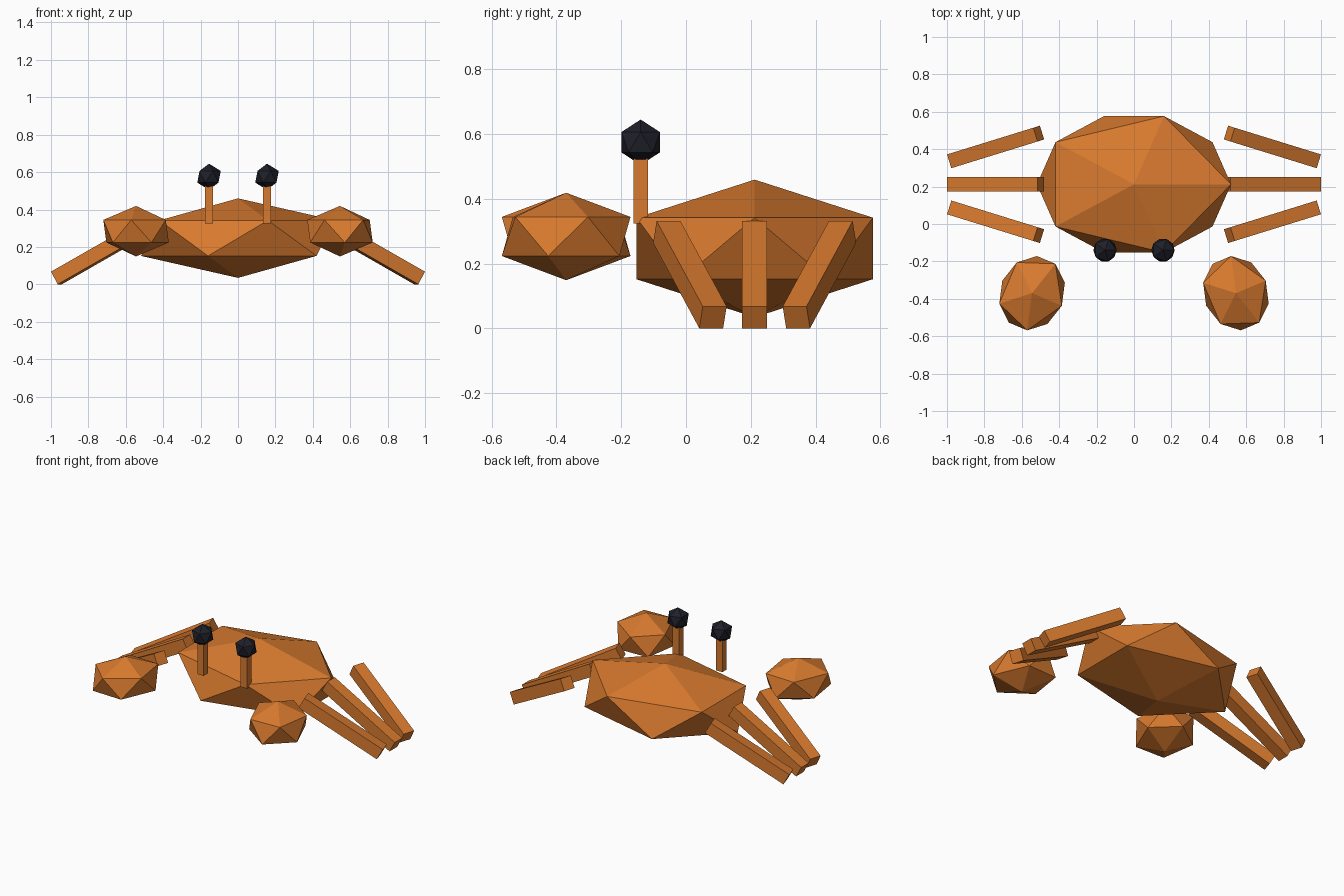
import bpy
from mathutils import Matrix, Vector, Euler

cube = bpy.data.objects.get("Cube")
if cube:
    bpy.data.objects.remove(cube, do_unlink=True)


def material(name, rgb):
    mat = bpy.data.materials.new(name)
    mat.use_nodes = True
    color = (*rgb, 1.0)
    mat.diffuse_color = color
    mat.node_tree.nodes["Principled BSDF"].inputs["Base Color"].default_value = color
    return mat


shell = material("orange shell", (0.69, 0.195, 0.028))
black = material("dark eye", (0.014, 0.014, 0.023))


def finish(name, loc, scale, turn, mat):
    """Bake size and rotation into the active primitive, then place it."""
    obj = bpy.context.object
    obj.name = obj.data.name = name
    obj.data.transform(Matrix.LocRotScale(None, Euler(turn), Vector(scale)))
    obj.location = loc
    obj.data.materials.append(mat)
    return obj


def gem(name, loc, scale, mat, turn=(0, 0, 0)):
    bpy.ops.mesh.primitive_ico_sphere_add(subdivisions=1, radius=1)
    return finish(name, loc, scale, turn, mat)


def box(name, loc, size, mat, turn=(0, 0, 0)):
    bpy.ops.mesh.primitive_cube_add(size=1)
    return finish(name, loc, size, turn, mat)


MID_Y = 0.212

# Body
gem("body", (0, MID_Y, 0.247), (0.58, 0.429, 0.2125), shell)

for side, label in ((1, "left"), (-1, "right")):
    # Claws, toed in
    gem(f"{label}_claw", (side * 0.545, -0.37, 0.284),
        (0.193, 0.227, 0.135), shell, (0, 0, side * 0.4))

    # Eyes on stalks
    box(f"{label}_eye_stalk", (side * 0.155, -0.14, 0.427), (0.045, 0.045, 0.206), shell)
    gem(f"{label}_eye", (side * 0.155, -0.14, 0.575), (0.07, 0.07, 0.07), black)

    # Three legs sloping down, their feet drawn together
    for row, place in ((-1, "front"), (0, "middle"), (1, "back")):
        box(f"{label}_{place}_leg", (side * 0.74, MID_Y + row * 0.2, 0.166),
            (0.55, 0.077, 0.077), shell, (0, side * 0.5, -side * row * 0.3))
